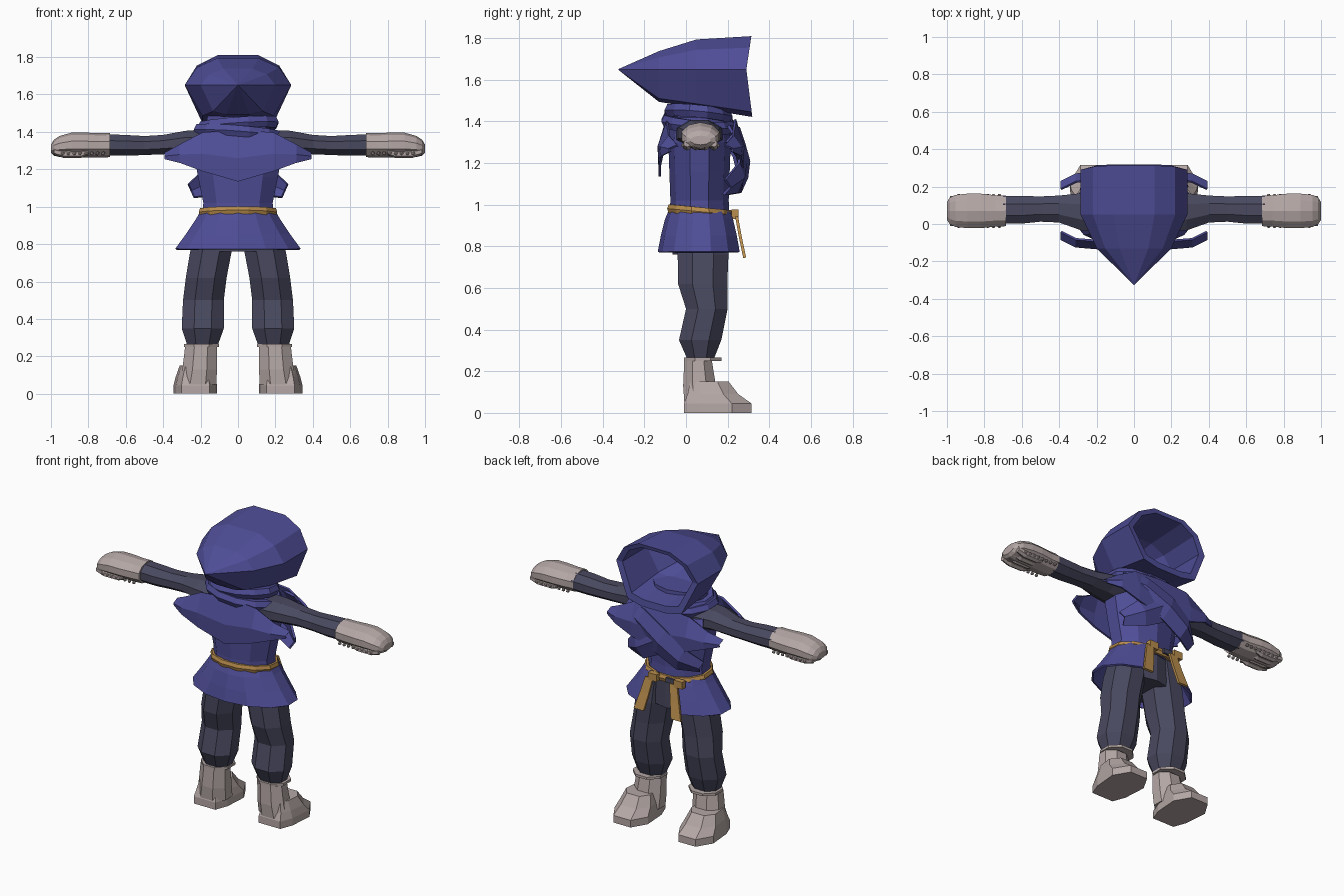
import bpy, bmesh
from math import sin, cos, pi, radians
from mathutils import Vector

cube = bpy.data.objects.get("Cube")
if cube:
    bpy.data.objects.remove(cube, do_unlink=True)


def material(name, rgb):
    m = bpy.data.materials.new(name)
    m.use_nodes = True
    m.diffuse_color = (*rgb, 1)
    m.node_tree.nodes["Principled BSDF"].inputs["Base Color"].default_value = (*rgb, 1)
    return m


BLUE = material("indigo cloth", (0.078, 0.075, 0.31))
DARK = material("dark slate cloth", (0.066, 0.066, 0.115))
GREY = material("warm grey leather", (0.46, 0.39, 0.38))
GOLD = material("ochre sash", (0.49, 0.27, 0.075))


def finish(name, bm, mat, thickness=0):
    bmesh.ops.recalc_face_normals(bm, faces=bm.faces)
    mesh = bpy.data.meshes.new(name)
    bm.to_mesh(mesh)
    bm.free()
    mesh.materials.append(mat)
    obj = bpy.data.objects.new(name, mesh)
    bpy.context.collection.objects.link(obj)
    if thickness:
        mod = obj.modifiers.new("thickness", "SOLIDIFY")
        mod.thickness = thickness
        mod.offset = 0
    return obj


def loft(name, rings, mat, closed=True, caps=True, loop=False, thickness=0):
    """Skin a series of point rings; closed joins each ring, loop joins last to first."""
    bm = bmesh.new()
    rows = [[bm.verts.new(p) for p in ring] for ring in rings]
    n = len(rows[0])
    pairs = list(zip(rows, rows[1:])) + ([(rows[-1], rows[0])] if loop else [])
    for a, b in pairs:
        for i in range(n if closed else n - 1):
            j = (i + 1) % n
            bm.faces.new((a[i], a[j], b[j], b[i]))
    if closed and caps and not loop:
        bm.faces.new(rows[0])
        bm.faces.new(rows[-1])
    return finish(name, bm, mat, thickness)


def oval(x, y, z, rx, ry, n=8):
    return [(x + rx * cos(2 * pi * (i + .5) / n), y + ry * sin(2 * pi * (i + .5) / n), z)
            for i in range(n)]


def oval_x(x, y, z, ry, rz, n=8):
    return [(x, y + ry * cos(2 * pi * (i + .5) / n), z + rz * sin(2 * pi * (i + .5) / n))
            for i in range(n)]


def box(name, centre, size, mat):
    bm = bmesh.new()
    bmesh.ops.create_cube(bm, size=1)
    for v in bm.verts:
        v.co = Vector([c + k * s for c, k, s in zip(centre, v.co, size)])
    return finish(name, bm, mat)


def band(name, z, rx, ry, height, depth, tilt, mat, y=0.06, sides=12):
    """A tilted faceted loop of cloth around the body."""
    rings = []
    for i in range(sides):
        a = 2 * pi * (i + .5) / sides
        section = [(depth * cos(b * pi / 3), height * sin(b * pi / 3)) for b in range(6)]
        rings.append([((rx + d) * cos(a), y + (ry + d) * sin(a),
                       z + h + tilt * cos(a) - 0.015 * sin(a)) for d, h in section])
    return loft(name, rings, mat, loop=True)


# Hood: pointed outer shell, rim, then an inner cavity
HALF = [(.11, .16), (.22, .105), (.285, 0), (.19, -.17), (.09, -.19)]
OUTLINE = HALF + [(-x, z) for x, z in reversed(HALF)]


def hood_ring(y, sx, top, bottom, lean=0.0):
    return [(x * sx, y + lean * abs(z), 1.65 + z * (top if z > 0 else bottom))
            for x, z in OUTLINE]


loft("hood", [
    hood_ring(-.325, .01, .01, .01),
    hood_ring(-.13, .7, .55, .82),
    hood_ring(.05, 1, .9, .97),
    hood_ring(.29, 1, 1, 1.2, .15),
    hood_ring(.285, .86, .86, .98, .15),
    hood_ring(.04, .86, .77, .82),
    hood_ring(-.1, .58, .42, .6)], BLUE)

# Torso and neck
loft("torso", [oval(0, .065, z, rx, ry, 10) for z, rx, ry in (
    (.93, .2, .145), (1.02, .195, .14), (1.16, .225, .145),
    (1.3, .25, .15), (1.39, .23, .14), (1.42, .18, .13), (1.5, .17, .125))], BLUE)
loft("hips", [oval(0, .07, z, rx, .135, 10) for z, rx in
              ((.76, .2), (.85, .215), (.95, .205))], DARK)

# Scarf loops around the neck
band("scarf_upper", 1.435, .195, .14, .035, .03, .015, BLUE)
band("scarf_lower", 1.39, .215, .155, .035, .03, -.018, BLUE)

# Shoulder flaps, pointed hem in the middle of front and back
COLUMNS = [(.39, 1.285, 1.255, -.04), (.31, 1.33, 1.235, -.08),
           (.19, 1.395, 1.19, -.09), (0, 1.41, 1.135, -.09)]
COLUMNS += [(-x, t, b, y) for x, t, b, y in reversed(COLUMNS[:-1])]
for name, flip in (("rear_shoulder_flap", False), ("front_shoulder_flap", True)):
    rows = []
    for f, out in ((0, 0), (.55, .04), (1, .035)):
        rows.append([(x, .145 - (y - out) if flip else y - out, t + (b - t) * f)
                     for x, t, b, y in COLUMNS])
    loft(name, rows, BLUE, closed=False, thickness=.012)

# Scarf ends crossing over the chest
for s, lift, name in ((1, 0, "scarf_end_left"), (-1, .015, "scarf_end_right")):
    path = [(-.27, .2, 1.34, .04), (-.14, .25, 1.3, .07), (.02, .275, 1.21, .08),
            (.15, .265, 1.13, .07), (.25, .2, 1.085, .035)]
    rows = [[(s * x - s * w * .45, y - .02 + lift, z - w),
             (s * x, y + .012 + lift, z),
             (s * x + s * w * .45, y - .012 + lift, z + w)] for x, y, z, w in path]
    loft(name, rows, BLUE, closed=False, thickness=.014)

# Skirt: flared, open at the front
GAP = 24
ANGLES = [radians(90 + GAP + i * (360 - 2 * GAP) / 12) for i in range(13)]
loft("skirt", [[(rx * cos(a), .07 + ry * sin(a), z) for a in ANGLES] for z, rx, ry in (
    (.965, .205, .15), (.93, .225, .165), (.85, .28, .185), (.772, .338, .2))],
    BLUE, closed=False, thickness=.012)

# Sash with buckle, knots and two hanging tails
band("sash", .967, .203, .15, .024, .014, 0, GOLD, y=.068)
box("sash_buckle", (-.06, .232, .955), (.07, .012, .03), DARK)
for s, side in ((1, "left"), (-1, "right")):
    box("sash_knot_" + side, (s * .09 - .03, .235, .955), (.06, .035, .045), GOLD)
    rows = [[(s * (x - w), y, z), (s * (x + w), y, z)] for x, w, y, z in (
        (.085, .026, .243, .945), (.105, .03, .26, .85), (.13, .034, .282, .745))]
    loft("sash_tail_" + side, rows, GOLD, closed=False, thickness=.014)

for s, side in ((1, "left"), (-1, "right")):
    # Trouser leg
    loft("leg_" + side, [oval(s * x, y, z, rx, ry) for x, y, z, rx, ry in (
        (.115, .075, .93, .09, .13), (.145, .082, .76, .12, .132),
        (.17, .08, .62, .118, .128), (.185, .1, .5, .118, .108),
        (.188, .068, .35, .122, .11), (.19, .07, .25, .085, .065))], DARK)

    # Boot: shaft, cuff and an angular foot
    loft("boot_shaft_" + side, [oval(s * x, y, z, rx, ry) for x, y, z, rx, ry in (
        (.215, .075, .05, .108, .09), (.205, .065, .13, .1, .085),
        (.198, .058, .25, .092, .072))], GREY)
    loft("boot_cuff_" + side, [oval(s * .195, .08, z, .102, .098) for z in (.25, .265)], GREY)
    sole = [(-.075, -.01), (.075, -.01), (.105, .07), (.118, .22), (.06, .315),
            (-.06, .315), (-.115, .22), (-.105, .07)]
    rings = []
    for shrink, drop in ((1, 0), (1, .045), (.9, .09), (.72, .15)):
        rings.append([(s * (.227 + x * shrink), y if drop < .05 else .06 + (y - .06) * (shrink - .15),
                       drop) for x, y in sole])
    loft("boot_foot_" + side, rings, GREY)

    # Sleeve
    loft("sleeve_" + side, [oval_x(s * x, y, z, ry, rz) for x, y, z, ry, rz in (
        (.15, .065, 1.34, .12, .075), (.28, .065, 1.345, .108, .066),
        (.4, .08, 1.332, .078, .056), (.5, .08, 1.327, .073, .055),
        (.6, .076, 1.328, .08, .06), (.7, .076, 1.33, .08, .062))], DARK)

    # Glove: padded mitten shape with curled fingers and stitched edges
    loft("glove_" + side, [oval_x(s * x, .07, z, ry, rz, 10) for x, z, ry, rz in (
        (.685, 1.33, .086, .065), (.74, 1.328, .088, .066), (.82, 1.33, .097, .066),
        (.89, 1.33, .097, .066), (.955, 1.322, .09, .056), (.985, 1.315, .075, .042),
        (1.0, 1.31, .05, .022))], GREY)
    for k in range(4):
        y = .005 + k * .043
        loft(f"finger_{k + 1}_{side}", [oval_x(s * x, y, z, r, r, 6) for x, z, r in (
            (.8, 1.29, .015), (.84, 1.282, .022), (.93, 1.282, .022), (.985, 1.295, .018))], GREY)
    bm = bmesh.new()
    for y in (-.012, .152):
        for i in range(8):
            made = bmesh.ops.create_icosphere(bm, subdivisions=1, radius=.011)
            bmesh.ops.translate(bm, verts=made["verts"], vec=(s * (.72 + i * .031), y, 1.285))
    finish("glove_stitches_" + side, bm, GREY)
